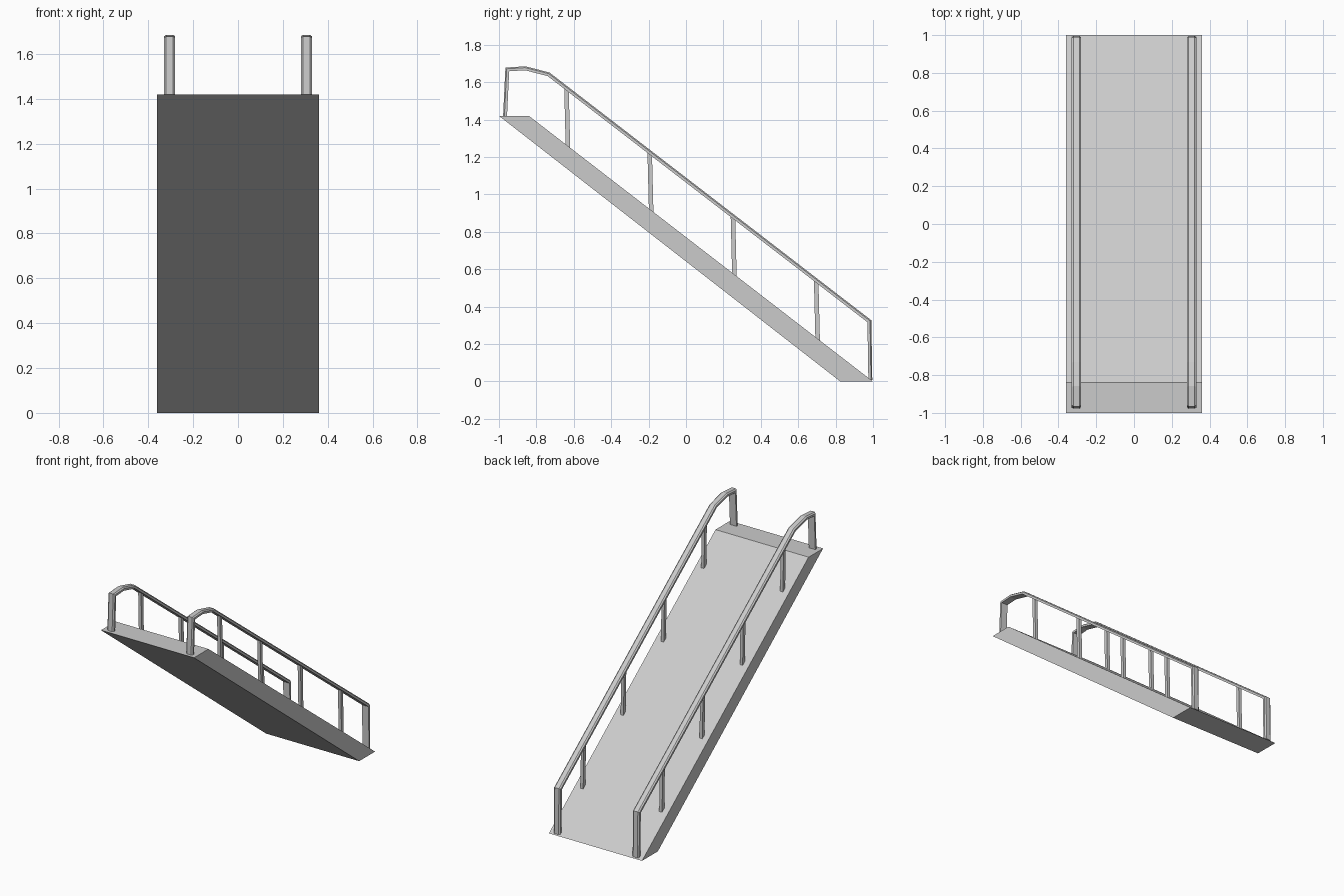
import bpy
import bmesh
from mathutils import Vector

cube = bpy.data.objects.get("Cube")
if cube:
    bpy.data.objects.remove(cube)

# Single plain grey finish
grey = bpy.data.materials.new("light_grey")
grey.use_nodes = True
colour = (0.6, 0.6, 0.6, 1)
grey.diffuse_color = colour
grey.node_tree.nodes["Principled BSDF"].inputs["Base Color"].default_value = colour


def loft(name, rings):
    """Skin a row of matching cross-sections and cap both ends."""
    bm = bmesh.new()
    loops = [[bm.verts.new(p) for p in ring] for ring in rings]
    for a, b in zip(loops, loops[1:]):
        for i in range(len(a)):
            j = (i + 1) % len(a)
            bm.faces.new((a[i], a[j], b[j], b[i]))
    bm.faces.new(loops[0])
    bm.faces.new(loops[-1])
    bmesh.ops.recalc_face_normals(bm, faces=bm.faces)
    mesh = bpy.data.meshes.new(name)
    bm.to_mesh(mesh)
    bm.free()
    mesh.materials.append(grey)
    obj = bpy.data.objects.new(name, mesh)
    bpy.context.collection.objects.link(obj)
    return obj


def sweep(name, x, path, section):
    """Carry a section along a (y, z) path with mitred corners."""
    pts = [Vector(p) for p in path]
    rings = []
    for i, p in enumerate(pts):
        before = (p - pts[i - 1]).normalized() if i else None
        after = (pts[i + 1] - p).normalized() if i < len(pts) - 1 else None
        normals = [Vector((-d.y, d.x)) for d in (before, after) if d]
        mitre = sum(normals, Vector((0, 0))).normalized()
        mitre /= mitre.dot(normals[0])
        rings.append([(x + sx, p.x + mitre.x * n, p.y + mitre.y * n)
                      for sx, n in section])
    return loft(name, rings)


# Sloping deck with level top and bottom ends
deck_profile = [(-1, 1.42), (-0.84, 1.42), (1, 0), (0.825, 0)]
loft("ramp_deck", [[(x, y, z) for y, z in deck_profile] for x in (-0.36, 0.36)])

# Handrails with chamfered outer edges, and their upright posts
rail_path = [(-0.967, 1.415), (-0.955, 1.668), (-0.86, 1.674),
             (-0.735, 1.642), (0.98, 0.322), (0.985, 0.008)]
rail_section = [(-0.025, -0.01), (0.025, -0.01), (0.025, 0.004),
                (0.016, 0.011), (-0.016, 0.011), (-0.025, 0.004)]
for side, x in (("left", 0.305), ("right", -0.305)):
    sweep(side + "_handrail", x, rail_path, rail_section)
    for n in range(4):
        y = -0.635 + n * 0.445
        deck_z = 1.42 - (y + 0.84) * 1.42 / 1.84
        rail_z = 1.642 - (y + 0.735) * 1.32 / 1.715
        rings = [[(x + a * 0.011, y + shift + b * 0.012, z)
                  for a, b in ((-1, -1), (1, -1), (1, 1), (-1, 1))]
                 for z, shift in ((deck_z - 0.015, 0.004), (rail_z, -0.004))]
        loft(f"{side}_post_{n + 1}", rings)
